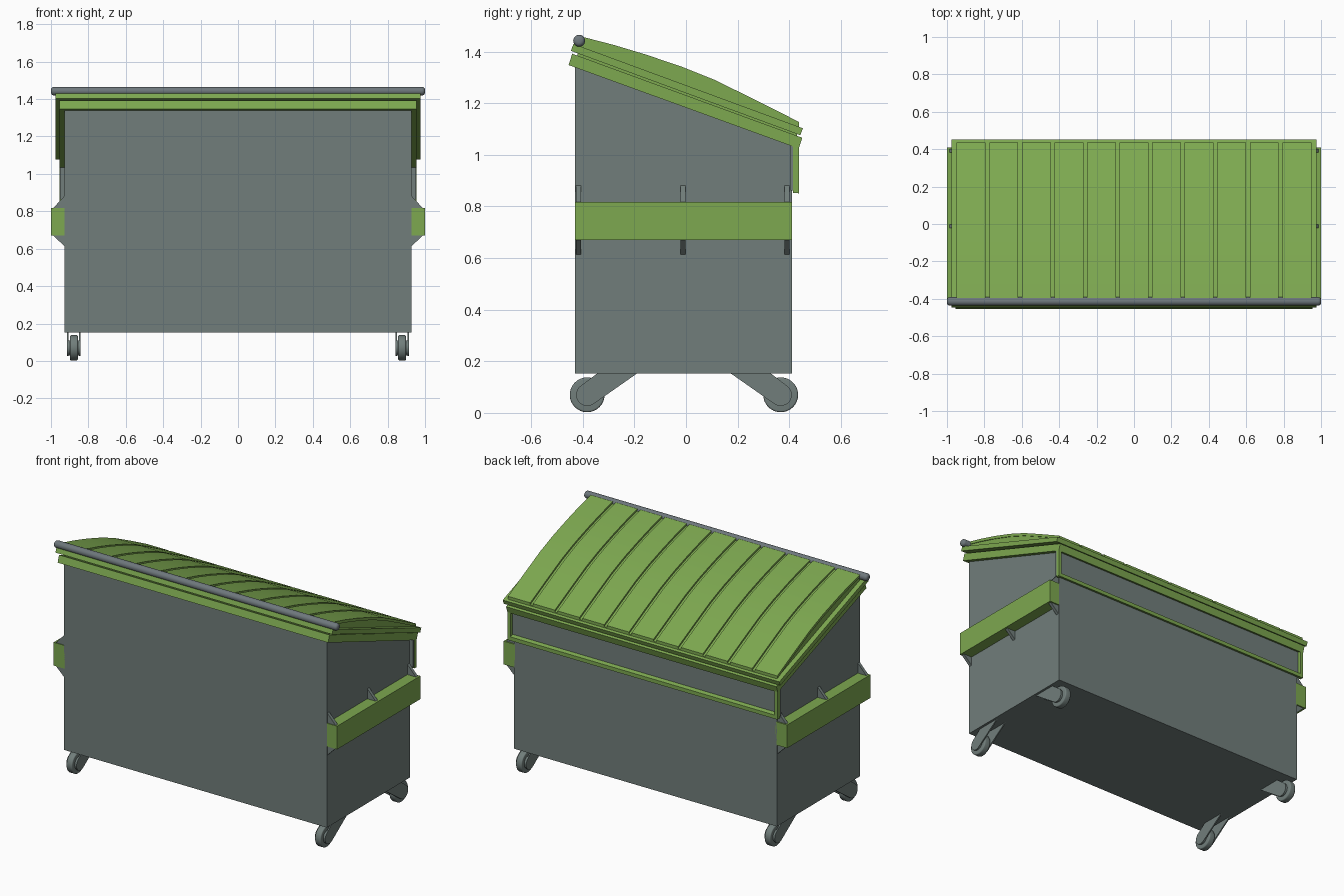
import bpy, bmesh, math
from mathutils import Matrix

if "Cube" in bpy.data.objects:
    bpy.data.objects.remove(bpy.data.objects["Cube"])


def material(name, rgb):
    m = bpy.data.materials.new(name)
    m.diffuse_color = (*rgb, 1)
    m.use_nodes = True
    m.node_tree.nodes["Principled BSDF"].inputs["Base Color"].default_value = m.diffuse_color
    return m


GREY = material("body grey", (0.165, 0.208, 0.198))
GREEN = material("lid green", (0.205, 0.392, 0.080))
STEEL = material("bar steel grey", (0.156, 0.186, 0.202))


def finish(name, bm, mat, smooth=False):
    bmesh.ops.recalc_face_normals(bm, faces=bm.faces)
    me = bpy.data.meshes.new(name)
    bm.to_mesh(me)
    bm.free()
    me.materials.append(mat)
    ob = bpy.data.objects.new(name, me)
    bpy.context.collection.objects.link(ob)
    if smooth:
        bpy.ops.object.select_all(action='DESELECT')
        ob.select_set(True)
        bpy.context.view_layer.objects.active = ob
        bpy.ops.object.shade_smooth_by_angle(angle=math.radians(35))
    return ob


def prism(name, pts, x0, x1, mat, smooth=False):
    """Extrude a (y, z) outline along x."""
    bm = bmesh.new()
    a = [bm.verts.new((x0, y, z)) for y, z in pts]
    b = [bm.verts.new((x1, y, z)) for y, z in pts]
    bm.faces.new(a)
    bm.faces.new(b[::-1])
    n = len(pts)
    for i in range(n):
        j = (i + 1) % n
        bm.faces.new((a[i], b[i], b[j], a[j]))
    return finish(name, bm, mat, smooth)


def box(name, x, y, z, mat):
    return prism(name, [(y[0], z[0]), (y[1], z[0]), (y[1], z[1]), (y[0], z[1])], x[0], x[1], mat)


def rod(name, x, y, z, r, half, mat, bevel=0.0, segs=32):
    """Cylinder along x with rounded end rims."""
    bm = bmesh.new()
    mtx = Matrix.Translation((x, y, z)) @ Matrix.Rotation(math.pi / 2, 4, 'Y')
    bmesh.ops.create_cone(bm, cap_ends=True, segments=segs, radius1=r, radius2=r,
                          depth=2 * half, matrix=mtx)
    if bevel:
        rims = [e for e in bm.edges if abs(e.verts[0].co.x - e.verts[1].co.x) < 1e-5]
        bmesh.ops.bevel(bm, geom=rims, offset=bevel, segments=4, profile=0.5, affect='EDGES')
    return finish(name, bm, mat, True)


# Body with sloping top
prism("body", [(-0.43, 0.152), (0.41, 0.152), (0.41, 1.04), (-0.43, 1.35)], -0.928, 0.928, GREY)

# Sloping rim, filler between the bands, and lid edge
prism("rim_band", [(-0.455, 1.348), (0.437, 1.024), (0.451, 1.066), (-0.441, 1.392)],
      -0.954, 0.954, GREEN)
prism("rim_filler", [(-0.42, 1.37), (0.43, 1.06), (0.43, 1.09), (-0.42, 1.40)],
      -0.935, 0.935, GREEN)
prism("lid_edge", [(-0.446, 1.403), (0.443, 1.076), (0.453, 1.103), (-0.436, 1.430)],
      -0.976, 0.976, GREEN)

# Domed lid: low base plus raised panels that leave narrow grooves between them
TOP = [(-0.42, 1.449), (-0.40, 1.457), (-0.28, 1.426), (-0.16, 1.390), (-0.02, 1.343),
       (0.112, 1.290), (0.275, 1.210), (0.437, 1.128)]
low = [(y, z - 0.012) for y, z in TOP]
prism("lid_dome", low + [(0.437, 1.095), (-0.42, 1.41)], -0.945, 0.945, GREEN, True)
under = [(y, z - 0.018) for y, z in TOP]
EDGES = [-0.957 + 0.174 * i for i in range(12)]
for i in range(11):
    x0 = -0.95 if i == 0 else EDGES[i] + 0.010
    x1 = 0.95 if i == 10 else EDGES[i + 1] - 0.010
    prism(f"lid_panel_{i + 1}", TOP + under[::-1], x0, x1, GREEN, True)

# Hinge bar across the front top
rod("hinge_bar", 0, -0.414, 1.442, 0.023, 1.0, STEEL, bevel=0.016)

# Rear frame below the lid
box("rear_panel", (-0.953, 0.953), (0.404, 0.415), (0.862, 1.035), GREY)
prism("rear_frame_bottom", [(0.414, 0.858), (0.438, 0.850), (0.438, 0.874), (0.414, 0.882)],
      -0.954, 0.954, GREEN)
for s in (-1, 1):
    box("rear_frame_end", (s * 0.932, s * 0.954), (0.414, 0.438), (0.852, 1.04), GREEN)

# Side lifting pockets and their triangular gussets
for s in (-1, 1):
    box("side_pocket", (s * 0.92, s * 1.0), (-0.43, 0.41), (0.67, 0.818), GREEN)
    for yc in (-0.416, -0.012, 0.392):
        for z0, z1 in ((0.815, 0.885), (0.673, 0.610)):
            bm = bmesh.new()
            tri = [(0.925, z0), (0.99, z0), (0.925, z1)]
            a = [bm.verts.new((s * x, yc - 0.010, z)) for x, z in tri]
            b = [bm.verts.new((s * x, yc + 0.010, z)) for x, z in tri]
            bm.faces.new(a)
            bm.faces.new(b[::-1])
            for i in range(3):
                j = (i + 1) % 3
                bm.faces.new((a[i], b[i], b[j], a[j]))
            finish("pocket_gusset", bm, GREY)

# Wheels with slanted fork plates
WY, WZ, HR = -0.383, 0.070, 0.043
fork = [(WY + HR * math.cos(math.radians(t)), WZ + HR * math.sin(math.radians(t)))
        for t in range(124, 305, 15)]
fork += [(-0.185, 0.156), (-0.34, 0.156)]
for xc in (-0.877, 0.877):
    for rear in (False, True):
        flip = (lambda y: -0.016 - y) if rear else (lambda y: y)
        rod("wheel", xc, flip(WY), WZ, 0.0675, 0.021, GREY, bevel=0.007)
        rod("wheel_hub", xc, flip(WY), WZ, 0.040, 0.029, GREY)
        for s in (-1, 1):
            prism("wheel_fork", [(flip(y), z) for y, z in fork],
                  xc + s * 0.028, xc + s * 0.036, GREY, True)
